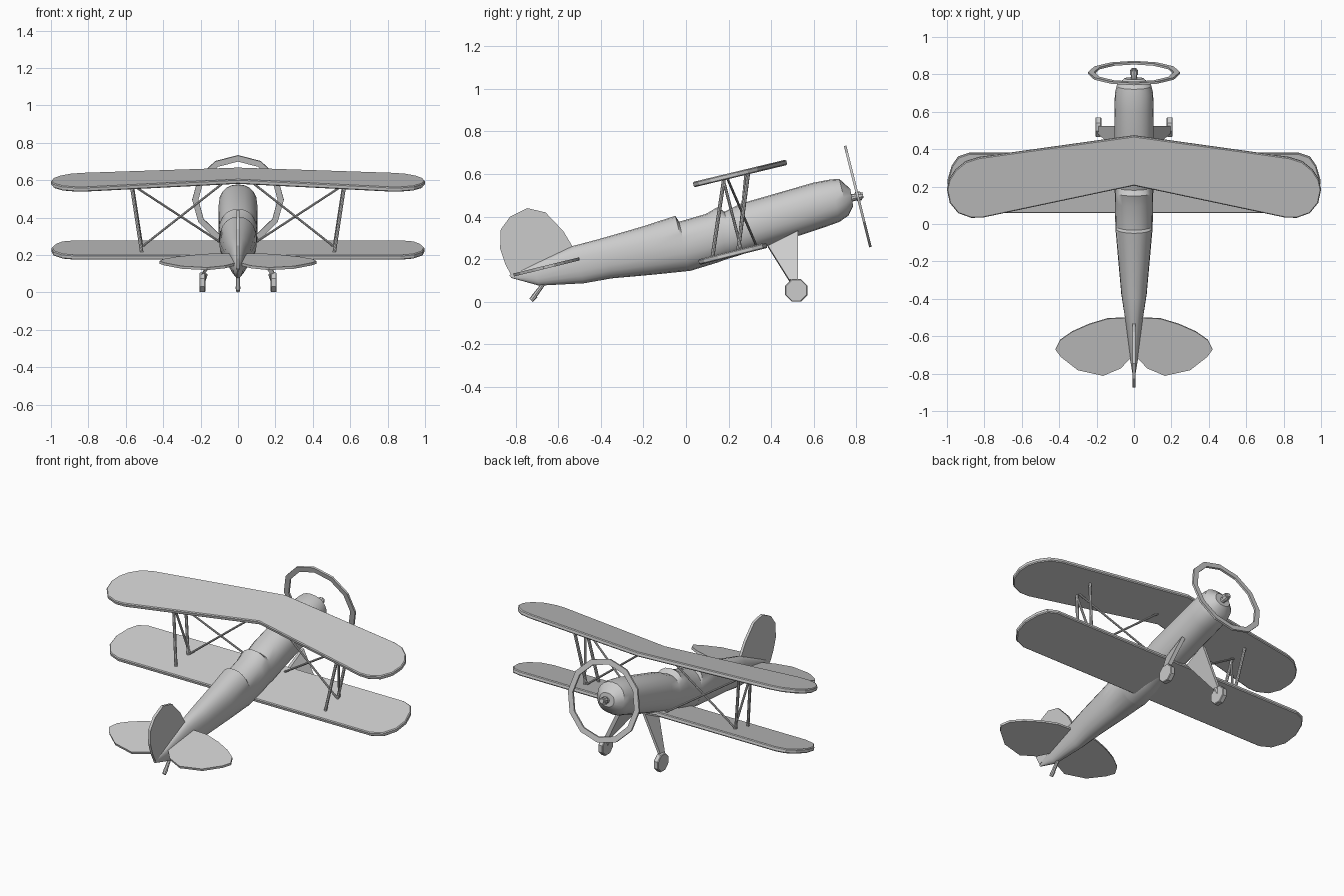
import bpy, bmesh, math
from mathutils import Vector

if "Cube" in bpy.data.objects:
    bpy.data.objects.remove(bpy.data.objects["Cube"])

AXIS = Vector((0, 0.97, 0.243)).normalized()   # nose-up pitch of the parked plane


def finish(name, bm, smooth=None):
    bmesh.ops.recalc_face_normals(bm, faces=bm.faces[:])
    me = bpy.data.meshes.new(name)
    bm.to_mesh(me)
    bm.free()
    ob = bpy.data.objects.new(name, me)
    bpy.context.collection.objects.link(ob)
    if smooth:
        bpy.ops.object.select_all(action='DESELECT')
        bpy.context.view_layer.objects.active = ob
        ob.select_set(True)
        bpy.ops.object.shade_smooth_by_angle(angle=math.radians(smooth))
    return ob


def plate(name, pts, offset, bevel=0):
    """Flat outline thickened symmetrically by the offset vector."""
    bm = bmesh.new()
    offset = Vector(offset)
    a = [bm.verts.new(Vector(p) - offset / 2) for p in pts]
    b = [bm.verts.new(Vector(p) + offset / 2) for p in pts]
    bm.faces.new(a)
    bm.faces.new(b)
    for i in range(len(a)):
        j = (i + 1) % len(a)
        bm.faces.new((a[i], a[j], b[j], b[i]))
    ob = finish(name, bm)
    if bevel:
        m = ob.modifiers.new("edge", 'BEVEL')
        m.width, m.segments, m.angle_limit = bevel, 1, math.radians(60)
    return ob


def rod(name, p, q, r1, r2=None, sides=8, smooth=None):
    p, q = Vector(p), Vector(q)
    bm = bmesh.new()
    bmesh.ops.create_cone(bm, cap_ends=True, segments=sides, radius1=r1,
                          radius2=r1 if r2 is None else r2, depth=(q - p).length)
    rot = (q - p).to_track_quat('Z', 'Y').to_matrix().to_4x4()
    bm.transform(rot)
    bmesh.ops.translate(bm, verts=bm.verts, vec=(p + q) / 2)
    return finish(name, bm, smooth)


def mirrored(half):
    return half + [(-x, y) for x, y in reversed(half) if x > 0.001]


# Fuselage: rings given by top (y, z), bottom (y, z) and half width
stations = [
    (-.83, .125, -.82, .112, .004), (-.72, .175, -.69, .076, .024),
    (-.54, .26, -.48, .087, .047), (-.40, .297, -.35, .11, .068),
    (-.20, .355, -.15, .128, .086), (-.05, .404, .015, .145, .1),
    (-.033, .376, .022, .146, .1), (.094, .413, .15, .185, .102),
    (.15, .446, .19, .20, .103), (.18, .423, .23, .212, .103),
    (.26, .462, .31, .238, .104), (.596, .559, .65, .35, .105),
    (.68, .575, .72, .375, .102), (.72, .577, .762, .404, .092),
    (.772, .53, .785, .45, .05)]
bm = bmesh.new()
N = 20
rings = []
for ty, tz, by, bz, hw in stations:
    top, bot = Vector((0, ty, tz)), Vector((0, by, bz))
    mid, half = (top + bot) / 2, (top - bot) / 2
    ring = []
    for i in range(N):
        a = 2 * math.pi * i / N
        c = math.copysign(abs(math.cos(a)) ** .9, math.cos(a))
        s = math.copysign(abs(math.sin(a)) ** .9, math.sin(a))
        ring.append(bm.verts.new(mid + half * s + Vector((hw * c, 0, 0))))
    rings.append(ring)
for r, s in zip(rings, rings[1:]):
    for i in range(N):
        j = (i + 1) % N
        bm.faces.new((r[i], r[j], s[j], s[i]))
bm.faces.new(rings[0])
bm.faces.new(rings[-1])
finish("fuselage", bm, 35)

# Wings: swept upper, straight lower, rounded tips
n_thick = Vector((0, -.24, .97)) * .026
upper = [(0, .473), (.83, .357), (.90, .335), (.955, .29), (.988, .24), (1, .185),
         (.985, .115), (.94, .06), (.87, .035), (.81, .036), (0, .207)]
outline = upper + [(-x, y) for x, y in reversed(upper) if x > 0]
plate("upper_wing", [(x, y, .542 + .24 * y) for x, y in outline], n_thick, .005)
lower = [(.88, .38), (.94, .36), (.975, .31), (.998, .23), (.988, .15), (.94, .085), (.87, .06)]
plate("lower_wing", [(x, y, .171 + .25 * y) for x, y in mirrored(lower)], n_thick, .005)

# Tail surfaces
stab = [(.02, -.50), (.14, -.505), (.24, -.535), (.33, -.575), (.395, -.62), (.42, -.67), (.39, -.71),
        (.30, -.78), (.165, -.81), (.07, -.77), (.015, -.71)]
for side, s in (("right", 1), ("left", -1)):
    plate(side + "_tailplane", [(s * x, y, .122 + .245 * (y + .826)) for x, y in stab],
          (0, -.004, .014))
fin = [(-.53, .255), (-.577, .333), (-.66, .42), (-.746, .44), (-.826, .40), (-.87, .34),
       (-.873, .25), (-.85, .18), (-.82, .122), (-.60, .20)]
plate("tail_fin", [(0, y, z) for y, z in fin], (.016, 0, 0))

# Struts, bracing wires, landing legs and wheels on both sides
for side, s in (("right", 1), ("left", -1)):
    braces = {
        "rear_strut": ((.515, .125, .215), (.57, .178, .575), .009),
        "front_strut": ((.515, .245, .243), (.57, .292, .602), .009),
        "diagonal_strut": ((.515, .26, .245), (.57, .175, .575), .007),
        "landing_wire": ((.09, .33, .265), (.57, .195, .578), .006),
        "flying_wire": ((.515, .245, .243), (.06, .28, .60), .006)}
    for name, (p, q, r) in braces.items():
        rod(f"{side}_{name}", (s * p[0], p[1], p[2]), (s * q[0], q[1], q[2]), r)
    leg = [(.075, .385, .26), (.075, .525, .33), (.185, .525, .10), (.185, .485, .10)]
    plate(side + "_landing_leg", [(s * x, y, z) for x, y, z in leg], (.022, 0, .008))
    rod(side + "_axle", (s * .175, .51, .10), (s * .19, .52, .055), .014)
    wheel = [(s * .191, .518 + .057 * math.cos(a), .0535 + .057 * math.sin(a))
             for a in (math.pi / 8 + k * math.pi / 4 for k in range(8))]
    plate(side + "_wheel", wheel, (.032, 0, 0), .004)

# Tail skid
rod("tail_skid", (0, -.665, .09), (0, -.72, .017), .009, .012)
rod("tail_skid_foot", (0, -.708, .03), (0, -.728, .007), .013, .011)

# Propeller hub and spinning-blade ring
hub = Vector((0, .807, .495))
rod("propeller_shaft", hub - AXIS * .035, hub + AXIS * .025, .018, .014, 10)
rod("propeller_cap", hub - AXIS * .008, hub + AXIS * .016, .023, .021, 10)
bm = bmesh.new()
up = Vector((0, -AXIS.z, AXIS.y))
loops = []
for k in range(12):
    a = k * math.pi / 6
    d = up * math.cos(a) + Vector((math.sin(a), 0, 0))
    loops.append([bm.verts.new(hub + d * r + AXIS * t)
                  for r, t in ((.245, -.006), (.245, .006), (.212, .006), (.212, -.006))])
for k in range(12):
    p, q = loops[k], loops[(k + 1) % 12]
    for i in range(4):
        j = (i + 1) % 4
        bm.faces.new((p[i], p[j], q[j], q[i]))
finish("propeller_ring", bm)
